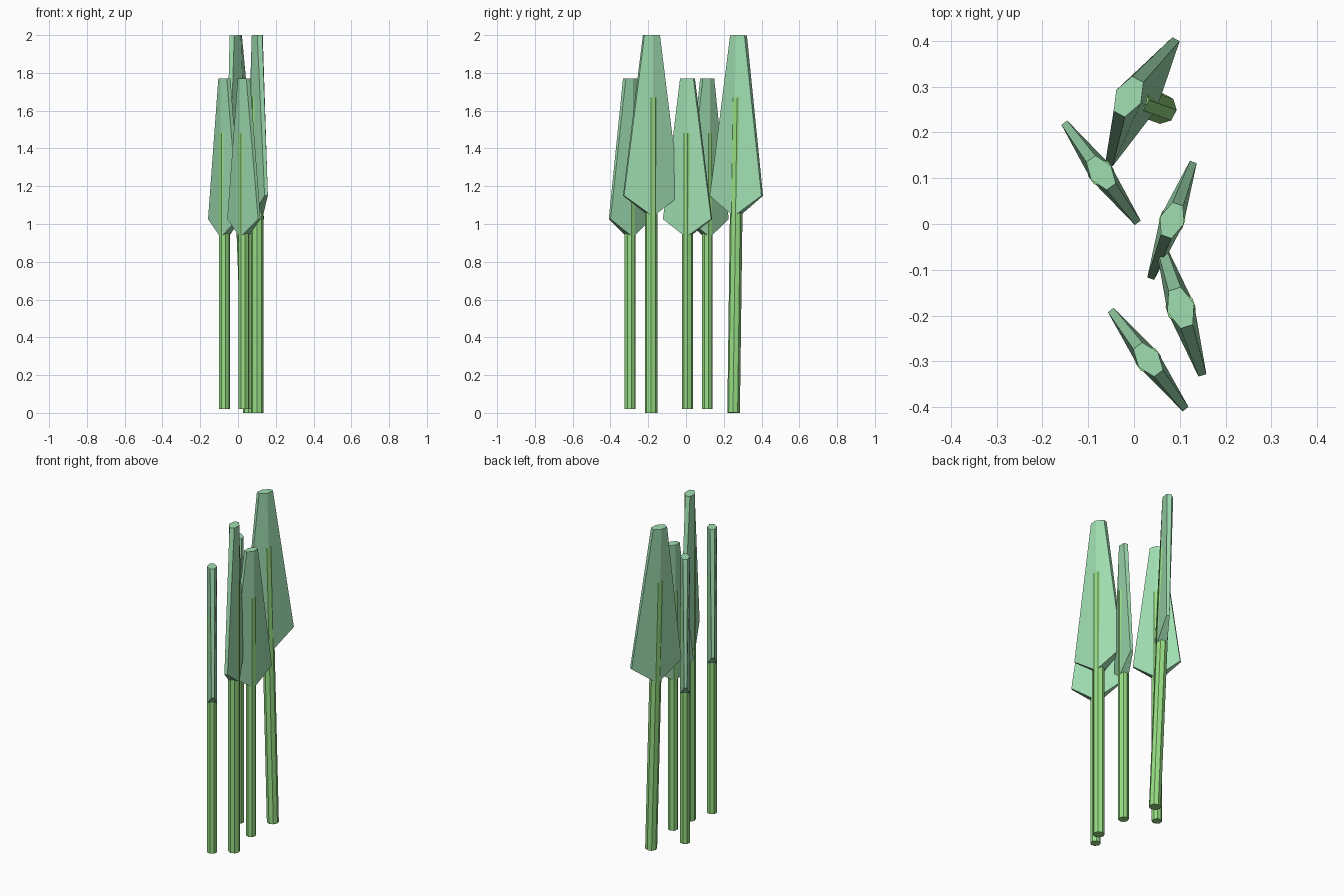
import bpy
import bmesh
import math
from mathutils import Matrix, Vector

cube = bpy.data.objects.get("Cube")
if cube:
    bpy.data.objects.remove(cube, do_unlink=True)


def make_material(name, color):
    mat = bpy.data.materials.new(name)
    mat.use_nodes = True
    mat.diffuse_color = color
    mat.node_tree.nodes["Principled BSDF"].inputs["Base Color"].default_value = color
    return mat


LEAF = make_material("pale blue green", (0.35, 0.73, 0.44, 1))
STEM = make_material("fresh green", (0.31, 0.73, 0.23, 1))


def add_object(name, bm, mat, matrix):
    bmesh.ops.recalc_face_normals(bm, faces=bm.faces)
    mesh = bpy.data.meshes.new(name)
    bm.to_mesh(mesh)
    bm.free()
    mesh.materials.append(mat)
    obj = bpy.data.objects.new(name, mesh)
    obj.matrix_world = matrix
    bpy.context.collection.objects.link(obj)


def hexagon(half_length, edge, ridge):
    """Flattened six-sided outline with a thick middle ridge."""
    return [(0, ridge), (half_length, edge), (half_length, -edge),
            (0, -ridge), (-half_length, -edge), (-half_length, edge)]


def build_leaf():
    """Spear blade, two units from the ground to its cut top."""
    bm = bmesh.new()
    top = [bm.verts.new((x, y, 2.0)) for x, y in hexagon(0.043, 0.014, 0.0305)]
    low = [bm.verts.new((x, y, 1.15 if x else 1.04))
           for x, y in hexagon(0.155, 0.009, 0.0305)]
    bm.faces.new(top)
    for i in range(6):
        j = (i + 1) % 6
        bm.faces.new((top[i], low[i], low[j], top[j]))
    # Sloping underside on either side of the ridge
    bm.faces.new((low[0], low[1], low[2], low[3]))
    bm.faces.new((low[3], low[4], low[5], low[0]))
    return bm


def build_stem():
    """Eight-sided stalk running up into the blade."""
    bm = bmesh.new()
    height = 1.67
    bmesh.ops.create_cone(
        bm, cap_ends=True, segments=8, radius1=0.0335, radius2=0.0335, depth=height,
        matrix=Matrix.Translation((0, 0, height / 2)) @ Matrix.Rotation(math.pi / 8, 4, 'Z'))
    return bm


# Name, base, scale, blade direction, sideways lean from base to top
plants = [
    ("back_left_small", (-0.072, 0.112, 0.02), 0.875, (0.165, -0.225), (0, 0)),
    ("middle_small", (0.083, 0.008, 0.02), 0.875, (0.095, 0.26), (0, 0)),
    ("front_tall", (0.102, -0.183, 0), 1.0, (0.09, -0.28), (0, 0)),
    ("front_small", (0.031, -0.296, 0.02), 0.875, (0.17, -0.225), (0, 0)),
    ("back_tall", (0.06, 0.252, 0), 1.0, (0.15, 0.28), (-0.072, 0.026)),
]

for name, base, scale, direction, lean in plants:
    turn = Matrix.Rotation(math.atan2(direction[1], direction[0]), 4, 'Z')
    axis = Vector((lean[0], lean[1], 2.0))
    tilt = Vector((0, 0, 1)).rotation_difference(axis).to_matrix().to_4x4()
    matrix = Matrix.Translation(base) @ tilt @ turn @ Matrix.Scale(scale, 4)
    add_object(name + "_leaf", build_leaf(), LEAF, matrix)
    add_object(name + "_stem", build_stem(), STEM, matrix)
